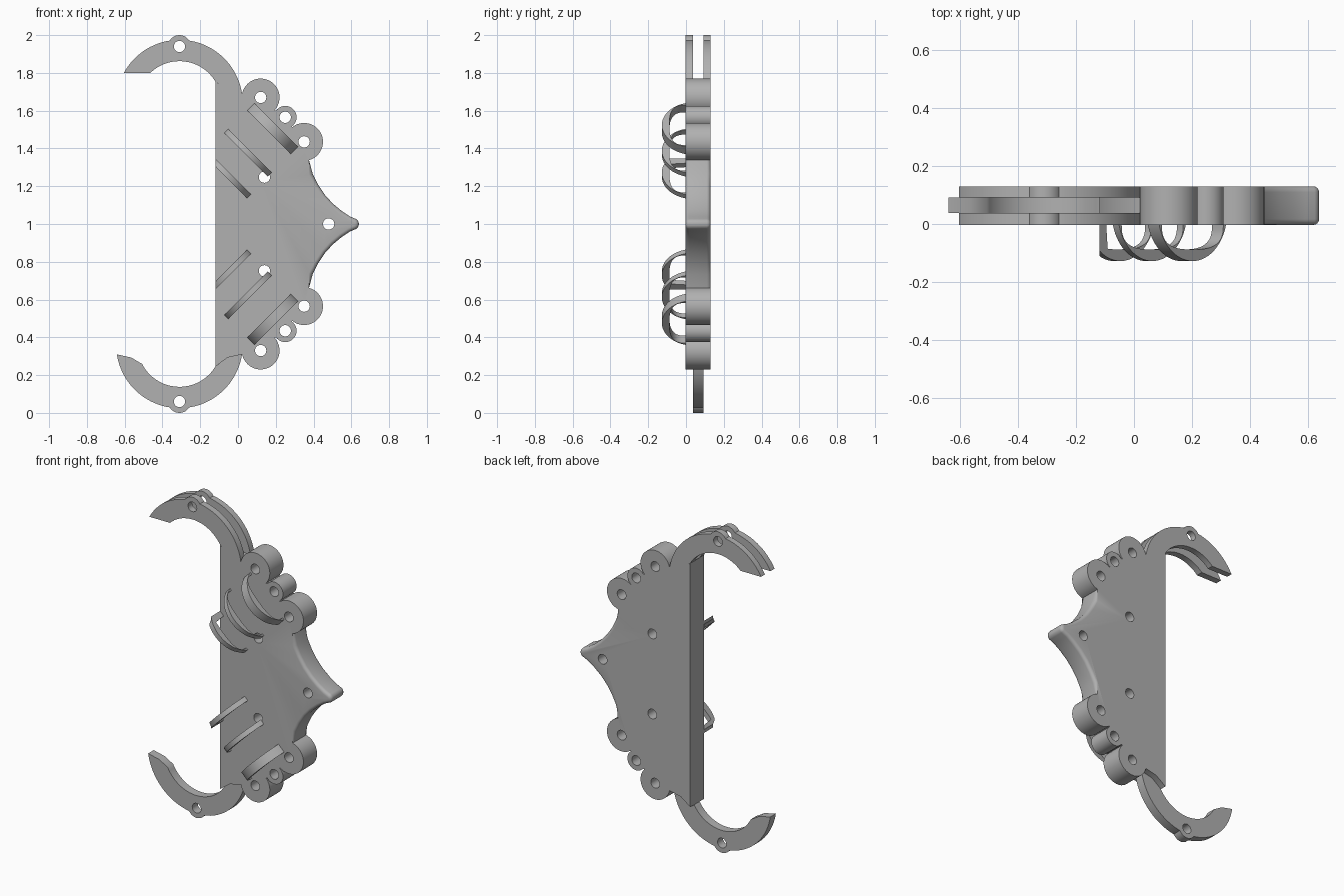
import bpy, bmesh, math
from mathutils import Vector

old = bpy.data.objects.get("Cube")
if old:
    bpy.data.objects.remove(old, do_unlink=True)

grey = bpy.data.materials.new("plain_grey")
grey.use_nodes = True
COLOUR = (0.44, 0.44, 0.44, 1)
grey.diffuse_color = COLOUR
grey.node_tree.nodes["Principled BSDF"].inputs["Base Color"].default_value = COLOUR

FRONT, BACK = -0.003, 0.13
SLOT_FRONT, SLOT_BACK = 0.038, 0.092
LEFT_EDGE = -0.12


def arc(cx, cz, r, start, end, n=16):
    """Points along a circular arc, angles in degrees."""
    angles = [math.radians(start + (end - start) * i / n) for i in range(n + 1)]
    return [(cx + r * math.cos(a), cz + r * math.sin(a)) for a in angles]


def flip(points):
    """Mirror (x, z) points from the upper half to the lower half."""
    return [(x, 2 - z) for x, z in points]


def finish(name, bm):
    bmesh.ops.recalc_face_normals(bm, faces=bm.faces)
    mesh = bpy.data.meshes.new(name)
    bm.to_mesh(mesh)
    bm.free()
    mesh.materials.append(grey)
    obj = bpy.data.objects.new(name, mesh)
    bpy.context.collection.objects.link(obj)
    return obj


def prism(bm, points, move):
    """Fill a closed loop of 3D points and extrude it."""
    face = bm.faces.new([bm.verts.new(p) for p in points])
    made = bmesh.ops.extrude_face_region(bm, geom=[face])["geom"]
    bmesh.ops.translate(bm, vec=move, verts=[v for v in made if isinstance(v, bmesh.types.BMVert)])


def slab(bm, outline, y0, y1):
    prism(bm, [(x, y0, z) for x, z in outline], Vector((0, y1 - y0, 0)))


def activate(obj):
    bpy.ops.object.select_all(action='DESELECT')
    obj.select_set(True)
    bpy.context.view_layer.objects.active = obj


def drill(obj, centres):
    """Cut round through holes of one size at the given (x, z) centres."""
    bm = bmesh.new()
    for x, z in centres:
        slab(bm, arc(x, z, 0.03, 0, 345, 23), -0.1, 0.3)
    cutter = finish("hole_cutter", bm)
    cutter.hide_render = True
    mod = obj.modifiers.new("holes", 'BOOLEAN')
    mod.operation, mod.solver, mod.object = 'DIFFERENCE', 'EXACT', cutter
    activate(obj)
    bpy.ops.object.modifier_apply(modifier=mod.name)
    bpy.data.objects.remove(cutter, do_unlink=True)


def smooth(obj):
    activate(obj)
    bpy.ops.object.shade_smooth_by_angle(angle=math.radians(35))


# Shared hook geometry, drawn for the upper half
HX, HZ, R_OUT, R_IN = -0.31, 1.64, 0.335, 0.222
PIN = (HX, 1.94)
joint = [(-0.055, 1.707)]
outer_rim = (arc(HX, HZ, R_OUT, 8.6, 81, 20) + arc(*PIN, 0.06, 31, 149, 12)
             + arc(HX, HZ, R_OUT, 99, 151.5, 14))
root_in = arc(HX, HZ, R_IN, 31, 32, 1)[0]
root_out = outer_rim[0]

# Main plate with bosses on its rim and a concave pointed nose
bosses = [(0.12, 1.67, 0.1, 168, -43), (0.25, 1.565, 0.06, 143, -54), (0.35, 1.435, 0.1, 128, -75)]
half = [(LEFT_EDGE, root_in[1])] + joint + [root_out]
for boss in bosses:
    half += arc(*boss, n=24)
half += [(0.395, 1.267), (0.424, 1.208), (0.46, 1.154), (0.502, 1.108), (0.55, 1.068), (0.593, 1.04)]
half += arc(0.61, 1.0, 0.03, 62, 12, 4)
bm = bmesh.new()
slab(bm, half + flip(half)[::-1], FRONT, BACK)
nose = []
for e in bm.edges:
    mid = (e.verts[0].co + e.verts[1].co) / 2
    along_rim = abs(e.verts[0].co.y - e.verts[1].co.y) < 0.001
    if along_rim and mid.x > 0.3 and abs(mid.z - 1) < 0.335:
        nose.append(e)
bmesh.ops.bevel(bm, geom=nose, offset=0.02, segments=4, profile=0.5, affect='EDGES', clamp_overlap=False)
plate = finish("main_plate", bm)
upper_holes = [(b[0], b[1]) for b in bosses] + [(0.14, 1.248)]
drill(plate, upper_holes + flip(upper_holes) + [(0.48, 1.0)])
smooth(plate)

# Upper hook: two parallel cheeks, cut level at the tip
cheek = outer_rim + arc(HX, HZ, R_IN, 134, 31, 24) + joint
for name, y0, y1 in (("upper_hook_front", FRONT, SLOT_FRONT), ("upper_hook_back", SLOT_BACK, BACK)):
    bm = bmesh.new()
    slab(bm, cheek, y0, y1)
    hook = finish(name, bm)
    drill(hook, [PIN])
    smooth(hook)

# Lower hook: one tongue that would fit between the cheeks
tongue = (arc(HX, HZ, R_OUT, 8.6, 81, 20) + arc(*PIN, 0.06, 31, 149, 12)
          + arc(HX, HZ, R_OUT, 99, 171.4, 20) + [(2 * HX - x, z) for x, z in joint]
          + arc(HX, HZ, R_IN, 153, 31, 24) + joint)
bm = bmesh.new()
slab(bm, flip(tongue), SLOT_FRONT, SLOT_BACK)
hook = finish("lower_hook", bm)
drill(hook, flip([PIN]))
smooth(hook)


# Crescent cable loops standing on the front face
def loop(name, cx, cz, width, lower, cut):
    outer, inner = [], []
    for i in range(33):
        a = math.pi * (1 - i / 32)
        s = 0.164 * math.cos(a)
        if not cut or s > -0.105:
            outer.append((s, 0.041 - math.sqrt(0.169 ** 2 - s * s)))
        c = math.cos(a)
        s = 0.15 * math.copysign(abs(c) ** 0.7, c)
        if not cut or s > -0.07:
            inner.append((s, -0.088 * abs(math.sin(a)) ** 0.7))
    if cut:
        outer.insert(0, (-0.105, 0))
        inner.insert(0, (-0.07, 0))
    k = math.sqrt(0.5)
    points = [(cx + (s - width / 2) * k, y, cz - (s + width / 2) * k) for s, y in outer + inner[::-1]]
    bm = bmesh.new()
    prism(bm, points, Vector((width * k, 0, width * k)))
    for v in bm.verts:
        v.co.x = max(v.co.x, LEFT_EDGE)
        if lower:
            v.co.z = 2 - v.co.z
    smooth(finish(name, bm))


for side in ("upper", "lower"):
    low = side == "lower"
    loop(side + "_outer_loop", 0.183, 1.505, 0.055, low, False)
    loop(side + "_middle_loop", 0.053, 1.378, 0.03, low, False)
    loop(side + "_inner_loop", -0.057, 1.262, 0.03, low, True)
